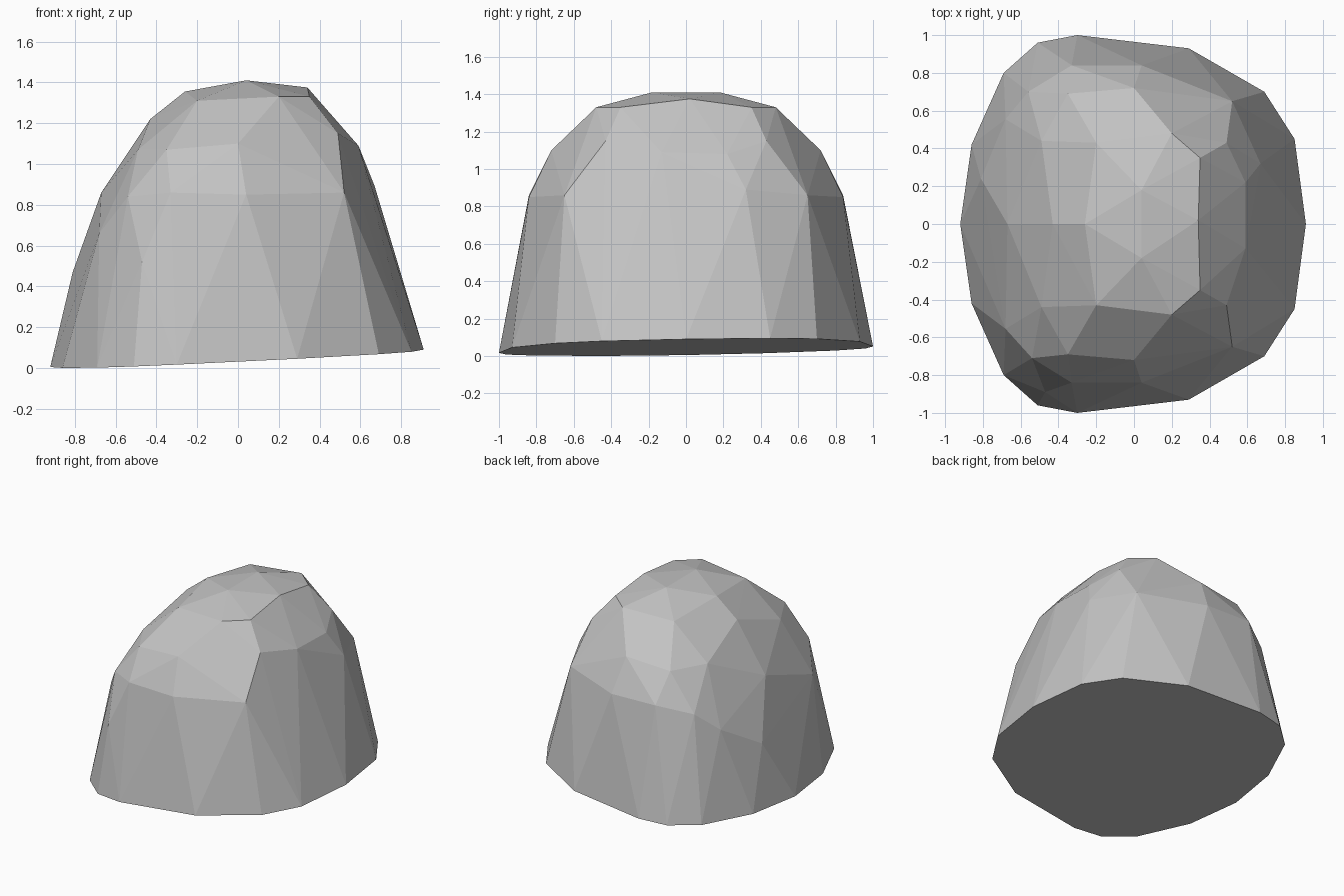
import bpy, bmesh

if "Cube" in bpy.data.objects:
    bpy.data.objects.remove(bpy.data.objects["Cube"])

# Lower rim, (x, y) of one half; it is mirrored in y and lies on a tilted plane
rim = [(-0.92, 0), (-0.86, 0.42), (-0.69, 0.80), (-0.51, 0.96), (-0.30, 1.0),
       (0.29, 0.93), (0.69, 0.70), (0.85, 0.45), (0.91, 0)]

# Facet corners shared by both halves, mirrored in y
paired = [(0.04, 0.18, 1.41), (0.35, 0.35, 1.33), (0.20, 0.48, 1.33),
          (-0.20, 0.43, 1.31), (-0.35, 0.69, 1.07), (0.0, 0.72, 1.10),
          (0.34, 0.61, 1.04), (0.49, 0.43, 1.15), (0.52, 0.65, 0.86),
          (-0.49, 0.44, 1.07), (-0.33, 0.84, 0.86), (0.04, 0.84, 0.85),
          (-0.68, 0.555, 0.66)]

# Corners that occur only once
single = [(-0.26, 0, 1.355), (0.34, 0.02, 1.375), (-0.43, 0, 1.22),
          (-0.67, 0, 0.86), (-0.81, 0.24, 0.47), (0.59, -0.13, 1.09),
          (0.59, 0.22, 1.08), (0.67, 0.32, 0.89), (-0.54, -0.71, 0.84),
          (-0.47, -0.89, 0.52), (-0.56, 0.70, 0.80)]


def rim_height(x, y):
    return max(0.0, 0.048 + 0.0465 * x + 0.017 * y)


points = set(single)
for x, y in rim:
    for s in (-1, 1):
        points.add((x, s * y, rim_height(x, s * y)))
for x, y, z in paired:
    points.update({(x, y, z), (x, -y, z)})

# Boulder: flat facets spanned over the corners
bm = bmesh.new()
for p in sorted(points):
    bm.verts.new(p)
hull = bmesh.ops.convex_hull(bm, input=bm.verts[:])
loose = [v for v in bm.verts if not v.link_faces]
bmesh.ops.delete(bm, geom=loose, context='VERTS')
bmesh.ops.dissolve_limit(bm, angle_limit=0.015, verts=bm.verts[:], edges=bm.edges[:])
bmesh.ops.recalc_face_normals(bm, faces=bm.faces[:])

mesh = bpy.data.meshes.new("boulder")
bm.to_mesh(mesh)
bm.free()

stone = bpy.data.materials.new("grey stone")
stone.diffuse_color = (0.55, 0.55, 0.55, 1)
stone.use_nodes = True
stone.node_tree.nodes["Principled BSDF"].inputs["Base Color"].default_value = stone.diffuse_color
mesh.materials.append(stone)
boulder = bpy.data.objects.new("boulder", mesh)
bpy.context.collection.objects.link(boulder)
